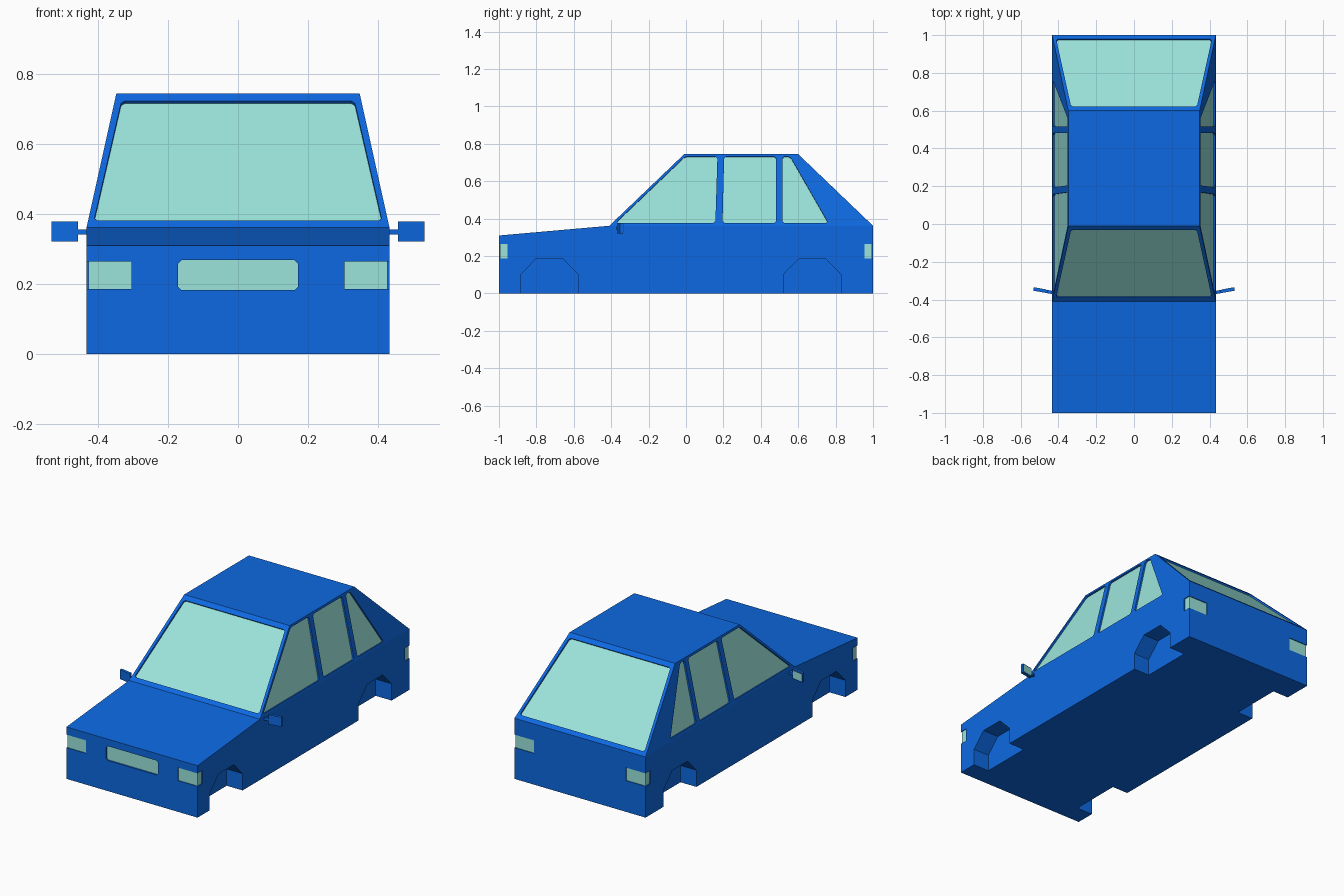
import bpy, bmesh
from mathutils import Vector

if "Cube" in bpy.data.objects:
    bpy.data.objects.remove(bpy.data.objects["Cube"])

W, ROOF_W, BELT, TOP = 0.433, 0.348, 0.362, 0.745   # half widths and heights


def material(name, colour):
    m = bpy.data.materials.new(name)
    m.diffuse_color = (*colour, 1)
    m.use_nodes = True
    m.node_tree.nodes["Principled BSDF"].inputs["Base Color"].default_value = m.diffuse_color
    return m


PAINT = material("blue paint", (0.004, 0.141, 0.76))
GLASS = material("pale green glass", (0.33, 0.78, 0.71))


def finish(bm, name):
    bmesh.ops.recalc_face_normals(bm, faces=bm.faces)
    me = bpy.data.meshes.new(name)
    bm.to_mesh(me)
    bm.free()
    me.materials.append(PAINT)
    me.materials.append(GLASS)
    ob = bpy.data.objects.new(name, me)
    bpy.context.collection.objects.link(ob)
    return ob


def prism_mesh(pts, vec, glass=()):
    """Prism faces: 0 = base, 1 = far cap, 2+i = side i."""
    bm = bmesh.new()
    a = [bm.verts.new(p) for p in pts]
    b = [bm.verts.new(Vector(p) + Vector(vec)) for p in pts]
    n = len(a)
    faces = [bm.faces.new(a), bm.faces.new(b)]
    for i in range(n):
        j = (i + 1) % n
        faces.append(bm.faces.new((a[i], a[j], b[j], b[i])))
    for i in glass:
        faces[i].material_index = 1
    return bm


def prism(name, pts, vec, glass=()):
    return finish(prism_mesh(pts, vec, glass), name)


def carve(ob, pts, vec, glass=()):
    cutter = prism("cutter", pts, vec, glass)
    cutter.hide_render = True
    mod = ob.modifiers.new("cut", 'BOOLEAN')
    mod.operation, mod.solver, mod.object = 'DIFFERENCE', 'EXACT', cutter
    bpy.context.view_layer.objects.active = ob
    bpy.ops.object.modifier_apply(modifier=mod.name)
    bpy.data.objects.remove(cutter)


def clip_corners(pts, r=0.01):
    out = []
    for i, p in enumerate(pts):
        p = Vector(p)
        for q in (pts[i - 1], pts[(i + 1) % len(pts)]):
            out.append(p + (Vector(q) - p).normalized() * r)
    return out


def pane(ob, pts, normal, depth=0.01):
    """Sink a glass pane with clipped corners into a flat panel."""
    n = Vector(normal).normalized()
    carve(ob, [p - n * depth for p in clip_corners(pts)], n * (depth + 0.03), (0,))


# Body shell: extruded side profile, belt face pulled up into the cabin
profile = [(-1, 0), (-1, 0.31), (-0.41, BELT), (1, BELT), (1, 0)]
bm = prism_mesh([(-W, y, z) for y, z in profile], (2 * W, 0, 0))
bm.faces.ensure_lookup_table()
belt = bm.faces[4]
roof = bmesh.ops.extrude_discrete_faces(bm, faces=[belt])["faces"][0]
for v in roof.verts:
    v.co = (ROOF_W if v.co.x > 0 else -ROOF_W, 0.6 if v.co.y > 0 else -0.01, TOP)
body = finish(bm, "car_body")

# Wheel arches
for y0 in (-0.885, 0.52):
    arch = [(0, -0.05), (0, 0.1), (0.083, 0.185), (0.227, 0.185), (0.31, 0.1), (0.31, -0.05)]
    for s in (-1, 1):
        carve(body, [(s * (W - 0.105), y0 + y, z) for y, z in arch], (s * 0.2, 0, 0))

# Windscreen and rear window
for y_low, y_high, d in ((-0.41, -0.01, -1), (1, 0.6, 1)):
    pts = []
    for x, t in ((-0.412, 0.05), (0.412, 0.05), (0.333, 0.945), (-0.333, 0.945)):
        pts.append((x, y_low + (y_high - y_low) * t, BELT + (TOP - BELT) * t))
    pane(body, pts, (0, d * (TOP - BELT), 0.4))

# Side windows
slope = (W - ROOF_W) / (TOP - BELT)
side_windows = [
    [(-0.375, 0.378), (-0.005, 0.732), (0.168, 0.732), (0.157, 0.378)],
    [(0.195, 0.378), (0.204, 0.732), (0.482, 0.732), (0.482, 0.378)],
    [(0.515, 0.378), (0.515, 0.732), (0.557, 0.732), (0.76, 0.378)],
]
for s in (-1, 1):
    for win in side_windows:
        pts = [(s * (W - (z - BELT) * slope), y, z) for y, z in win]
        pane(body, pts, (s, 0, slope))

# Grille
pane(body, [(-0.172, -1, 0.182), (0.172, -1, 0.182), (0.172, -1, 0.268), (-0.172, -1, 0.268)],
     (0, -1, 0))

# Corner lamps wrapping from the ends to the sides
for s in (-1, 1):
    for e in (-1, 1):
        plan = [(0.304, 0.995), (W - 0.005, 0.995), (W - 0.005, 0.955),
                (0.5, 0.955), (0.5, 1.05), (0.304, 1.05)]
        carve(body, [(s * x, e * y, 0.186) for x, y in plan], (0, 0, 0.078), (2, 3))

# Door mirrors: arm and head in one outline, with a glass plate behind
outline = [(0.42, 0.341), (0.458, 0.341), (0.458, 0.322), (0.533, 0.322),
           (0.533, 0.378), (0.458, 0.378), (0.458, 0.356), (0.42, 0.356)]
plate = [(0.464, 0.328), (0.527, 0.328), (0.527, 0.372), (0.464, 0.372)]
for s, side in ((-1, "left"), (1, "right")):
    def at(x, z, dy=0):
        return (s * x, -0.371 + 0.18 * (x - W) + dy, z)
    prism(side + "_mirror", [at(x, z) for x, z in outline], (0, 0.017, 0))
    prism(side + "_mirror_glass", [at(x, z, 0.016) for x, z in plate], (0, 0.003, 0), range(6))
